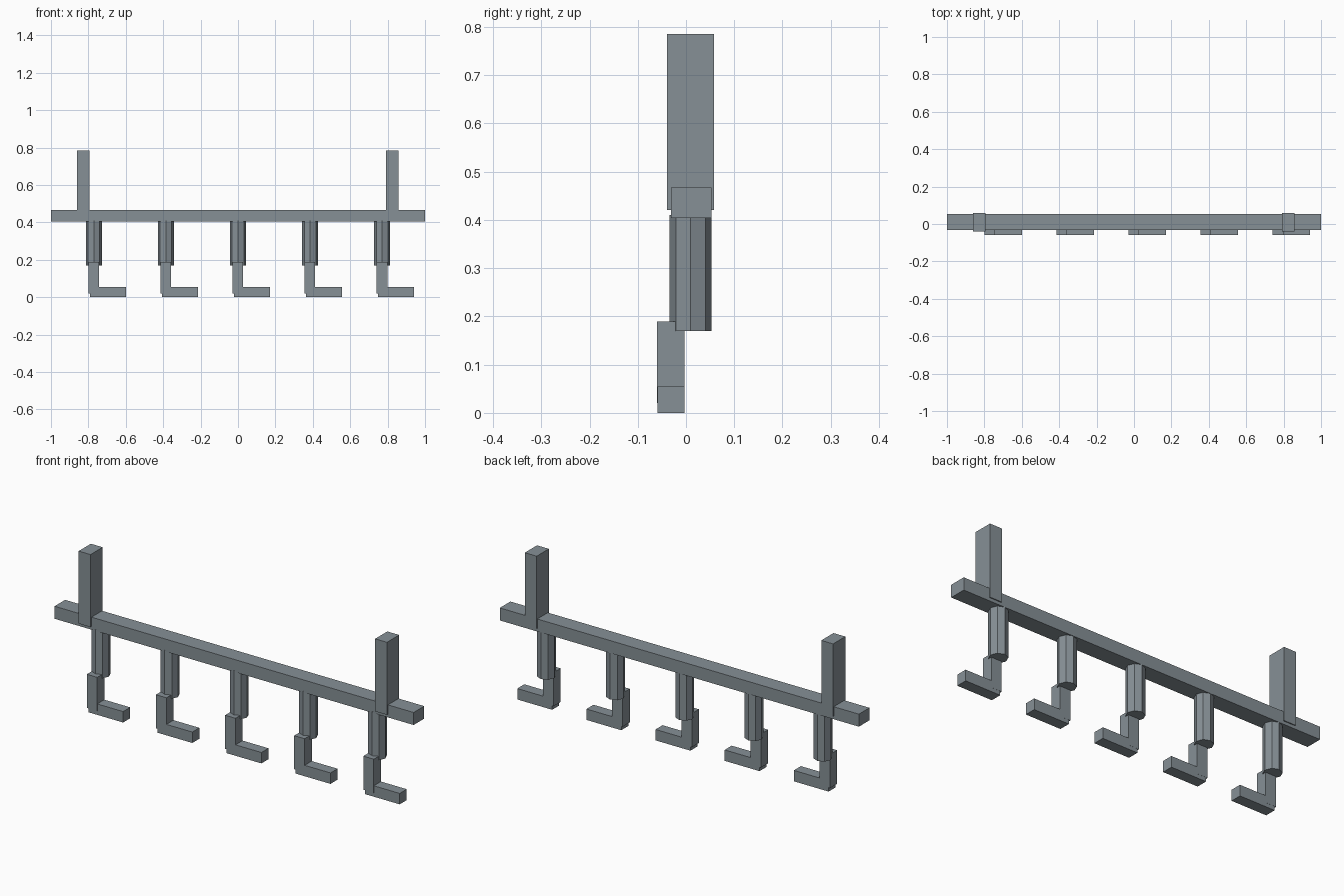
import bpy, math

if "Cube" in bpy.data.objects:
    bpy.data.objects.remove(bpy.data.objects["Cube"])

steel = bpy.data.materials.new("steel grey")
steel.diffuse_color = (0.24, 0.28, 0.305, 1)
steel.use_nodes = True
steel.node_tree.nodes["Principled BSDF"].inputs["Base Color"].default_value = steel.diffuse_color


def box(name, x0, x1, y0, y1, z0, z1):
    bpy.ops.mesh.primitive_cube_add(
        size=1, location=((x0 + x1) / 2, (y0 + y1) / 2, (z0 + z1) / 2))
    ob = bpy.context.object
    ob.name = name
    for v in ob.data.vertices:
        v.co.x *= x1 - x0
        v.co.y *= y1 - y0
        v.co.z *= z1 - z0
    ob.data.materials.append(steel)
    return ob


# Long rail
box("rail", -1, 1, -0.031, 0.053, 0.404, 0.467)

# Two mounting posts
for side, cx in (("left", -0.827), ("right", 0.824)):
    box("post_" + side, cx - 0.033, cx + 0.033, -0.039, 0.058, 0.42, 0.785)

# Five hooks: octagonal hanger, upright stem and sideways foot
for i in range(5):
    cx = -0.77 + 0.385 * i
    bpy.ops.mesh.primitive_cylinder_add(
        vertices=8, radius=0.0435, depth=0.24, location=(cx, 0.0098, 0.29))
    hanger = bpy.context.object
    hanger.name = f"hanger_{i + 1}"
    hanger.data.materials.append(steel)
    box(f"hook_stem_{i + 1}", cx - 0.03, cx + 0.028, -0.06, -0.003, 0.02, 0.189)
    box(f"hook_foot_{i + 1}", cx - 0.022, cx + 0.172, -0.0595, -0.0035, 0, 0.055)
